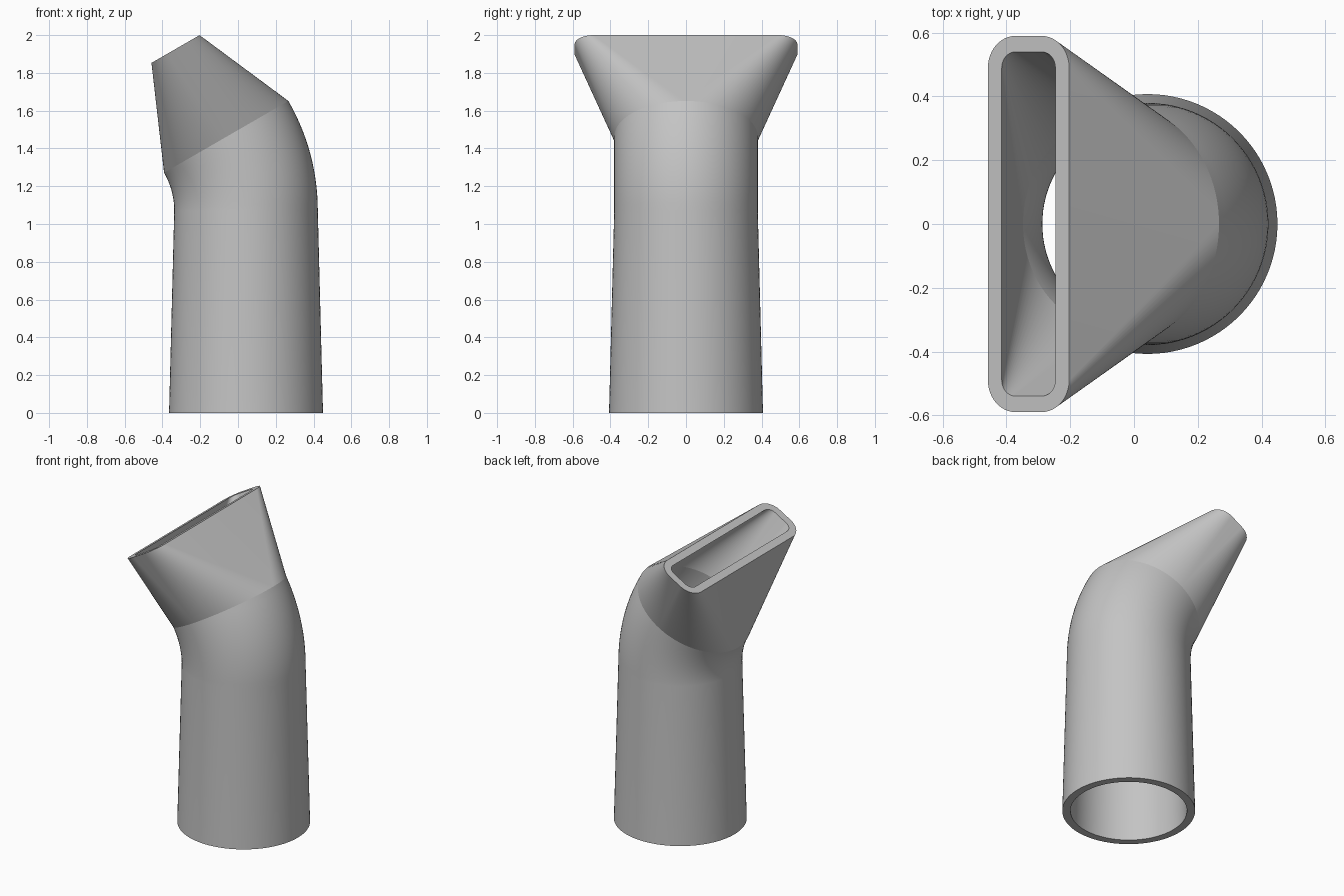
import bpy, bmesh
from math import sin, cos, pi, radians
from mathutils import Vector

cube = bpy.data.objects.get("Cube")
if cube:
    bpy.data.objects.remove(cube, do_unlink=True)

grey = bpy.data.materials.new("plain grey")
grey.use_nodes = True
colour = (0.55, 0.55, 0.55, 1)
grey.diffuse_color = colour
grey.node_tree.nodes["Principled BSDF"].inputs["Base Color"].default_value = colour

TUBE_X = 0.0425      # axis of the straight tube
BEND_Z = 1.07        # height where the bend starts
BEND_R = 0.7825      # centreline radius of the bend
TILT = radians(30)
WALL = 0.05
STEPS = 24           # segments per quarter turn
BEND_STEPS = 14


def ring(centre, tilt, half_u, half_v, corner):
    """Rounded rectangle in a tilted plane; a circle when corner equals both halves."""
    u, v = Vector((cos(tilt), 0, sin(tilt))), Vector((0, 1, 0))
    points = []
    for q, (su, sv) in enumerate(((1, 1), (-1, 1), (-1, -1), (1, -1))):
        for i in range(STEPS + 1):
            a = (q + i / STEPS) * pi / 2
            points.append(centre + u * (su * (half_u - corner) + corner * cos(a))
                          + v * (sv * (half_v - corner) + corner * sin(a)))
    return points


def circle(centre, tilt, radius):
    return ring(centre, tilt, radius, radius, radius)


def bend_centre(tilt):
    return Vector((TUBE_X - BEND_R + BEND_R * cos(tilt), 0, BEND_Z + BEND_R * sin(tilt)))


def loft(name, rings):
    """Skin consecutive rings, merging points that coincide."""
    bm = bmesh.new()
    rows = [[bm.verts.new(p) for p in r] for r in rings]
    n = len(rows[0])
    for a, b in zip(rows, rows[1:]):
        for i in range(n):
            j = (i + 1) % n
            bm.faces.new((a[i], a[j], b[j], b[i]))
    bmesh.ops.remove_doubles(bm, verts=bm.verts, dist=1e-5)
    mesh = bpy.data.meshes.new(name)
    bm.to_mesh(mesh)
    bm.free()
    mesh.materials.append(grey)
    obj = bpy.data.objects.new(name, mesh)
    bpy.context.collection.objects.link(obj)
    bpy.ops.object.select_all(action="DESELECT")
    obj.select_set(True)
    bpy.context.view_layer.objects.active = obj
    bpy.ops.object.shade_smooth_by_angle(angle=radians(15))
    return obj


def tube_wall(inset):
    """Tapered straight tube followed by the bend."""
    rings = [circle(Vector((TUBE_X, 0, 0)), 0, 0.4075 - inset)]
    for i in range(BEND_STEPS + 1):
        t = TILT * i / BEND_STEPS
        rings.append(circle(bend_centre(t), t, 0.38 - inset))
    return rings


def nozzle_wall(inset):
    """Round seam flaring to the wide slot."""
    seam = bend_centre(TILT)
    slot = seam + Vector((-sin(TILT), 0, cos(TILT))) * 0.537
    return [circle(seam, TILT, 0.38 - inset),
            ring(slot, TILT, 0.147 - inset, 0.59 - inset, 0.1 - inset)]


# Hollow bent tube: inside downwards, base lip, outside upwards
loft("bent_tube", tube_wall(WALL)[::-1] + tube_wall(0))

# Hollow flared nozzle: outside upwards, slot lip, inside downwards
loft("flared_nozzle", nozzle_wall(0) + nozzle_wall(WALL)[::-1])
